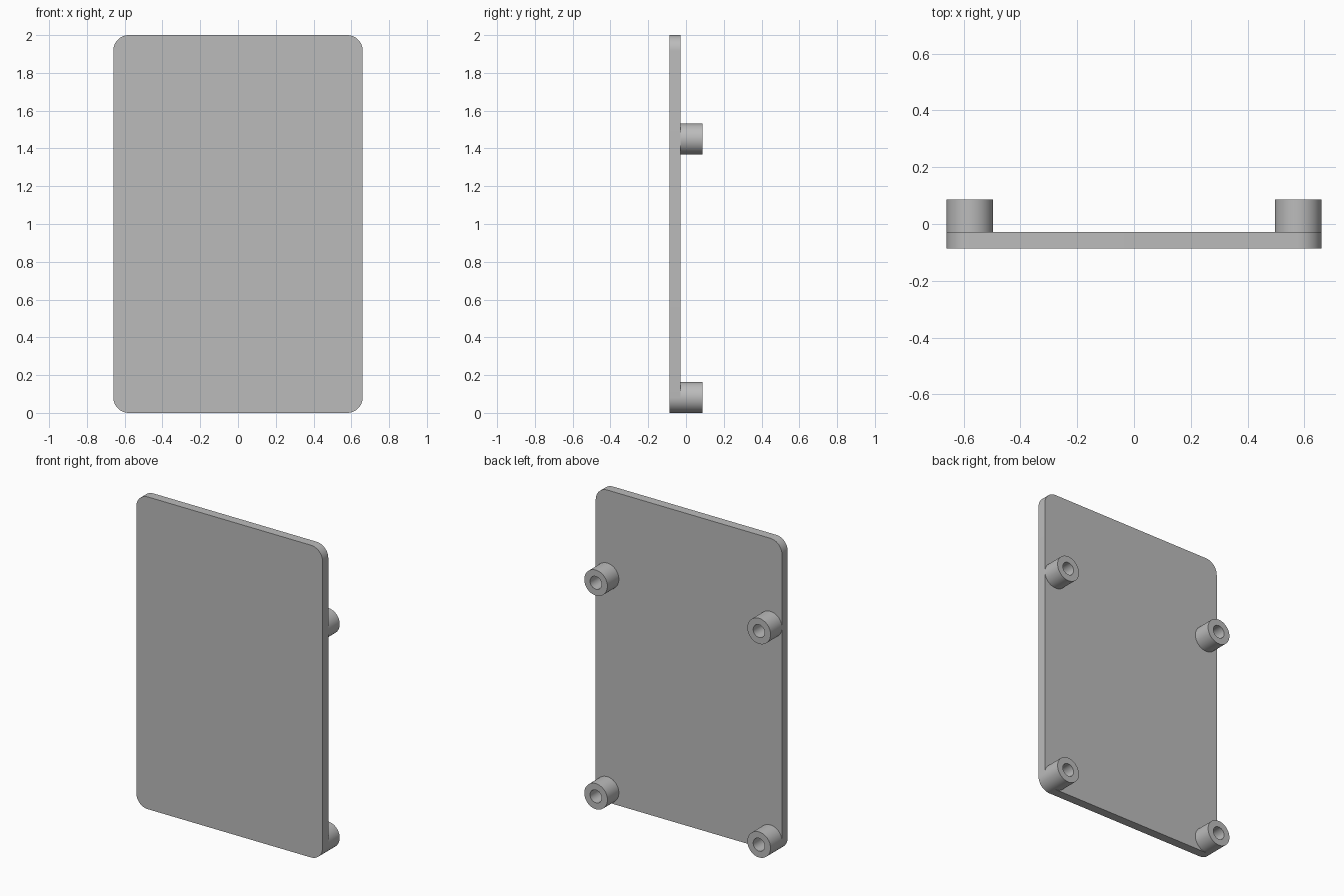
import bpy, bmesh
from math import pi, sin, cos

if "Cube" in bpy.data.objects:
    bpy.data.objects.remove(bpy.data.objects["Cube"])

HALF_W, HEIGHT = 0.66, 2.0
FRONT, MID, BACK = -0.087, -0.029, 0.087   # plate front, plate back, standoff end
RADIUS, HOLE = 0.082, 0.041

grey = bpy.data.materials.new("light_grey")
grey.use_nodes = True
colour = (0.5, 0.5, 0.5, 1)
grey.diffuse_color = colour
grey.node_tree.nodes["Principled BSDF"].inputs["Base Color"].default_value = colour


def finish(name, bm):
    bmesh.ops.recalc_face_normals(bm, faces=bm.faces)
    mesh = bpy.data.meshes.new(name)
    bm.to_mesh(mesh)
    bm.free()
    mesh.materials.append(grey)
    ob = bpy.data.objects.new(name, mesh)
    bpy.context.collection.objects.link(ob)
    bpy.ops.object.select_all(action="DESELECT")
    ob.select_set(True)
    bpy.context.view_layer.objects.active = ob
    bpy.ops.object.shade_smooth_by_angle(angle=pi / 6)
    return ob


# Flat panel: rounded rectangle pushed back to its thickness
def panel(steps=12):
    bm = bmesh.new()
    cx, top, low = HALF_W - RADIUS, HEIGHT - RADIUS, RADIUS
    outline = []
    for i, (x, z) in enumerate([(cx, top), (-cx, top), (-cx, low), (cx, low)]):
        for s in range(steps + 1):
            a = (i + s / steps) * pi / 2
            outline.append(bm.verts.new((x + RADIUS * cos(a), FRONT, z + RADIUS * sin(a))))
    face = bm.faces.new(outline)
    back = bmesh.ops.extrude_face_region(bm, geom=[face], use_keep_orig=True)
    verts = [v for v in back["geom"] if isinstance(v, bmesh.types.BMVert)]
    bmesh.ops.translate(bm, vec=(0, MID - FRONT, 0), verts=verts)
    finish("panel", bm)


# Hollow round standoff: turned profile around the y axis, floored by the panel
def standoff(name, x, z):
    bm = bmesh.new()
    profile = [(RADIUS, MID), (RADIUS, BACK), (HOLE, BACK), (HOLE, MID)]
    verts = [bm.verts.new((r, y, 0)) for r, y in profile]
    edges = [bm.edges.new(pair) for pair in zip(verts, verts[1:])]
    bmesh.ops.spin(bm, geom=verts + edges, cent=(0, 0, 0), axis=(0, 1, 0),
                   angle=2 * pi, steps=48, use_merge=True)
    bmesh.ops.remove_doubles(bm, verts=bm.verts, dist=0.0001)
    finish(name, bm).location = (x, 0, z)


panel()
for side, sign in (("left", 1), ("right", -1)):
    for level, z in (("lower", RADIUS), ("upper", 1.45)):
        standoff(f"{level}_{side}_standoff", sign * (HALF_W - RADIUS), z)
